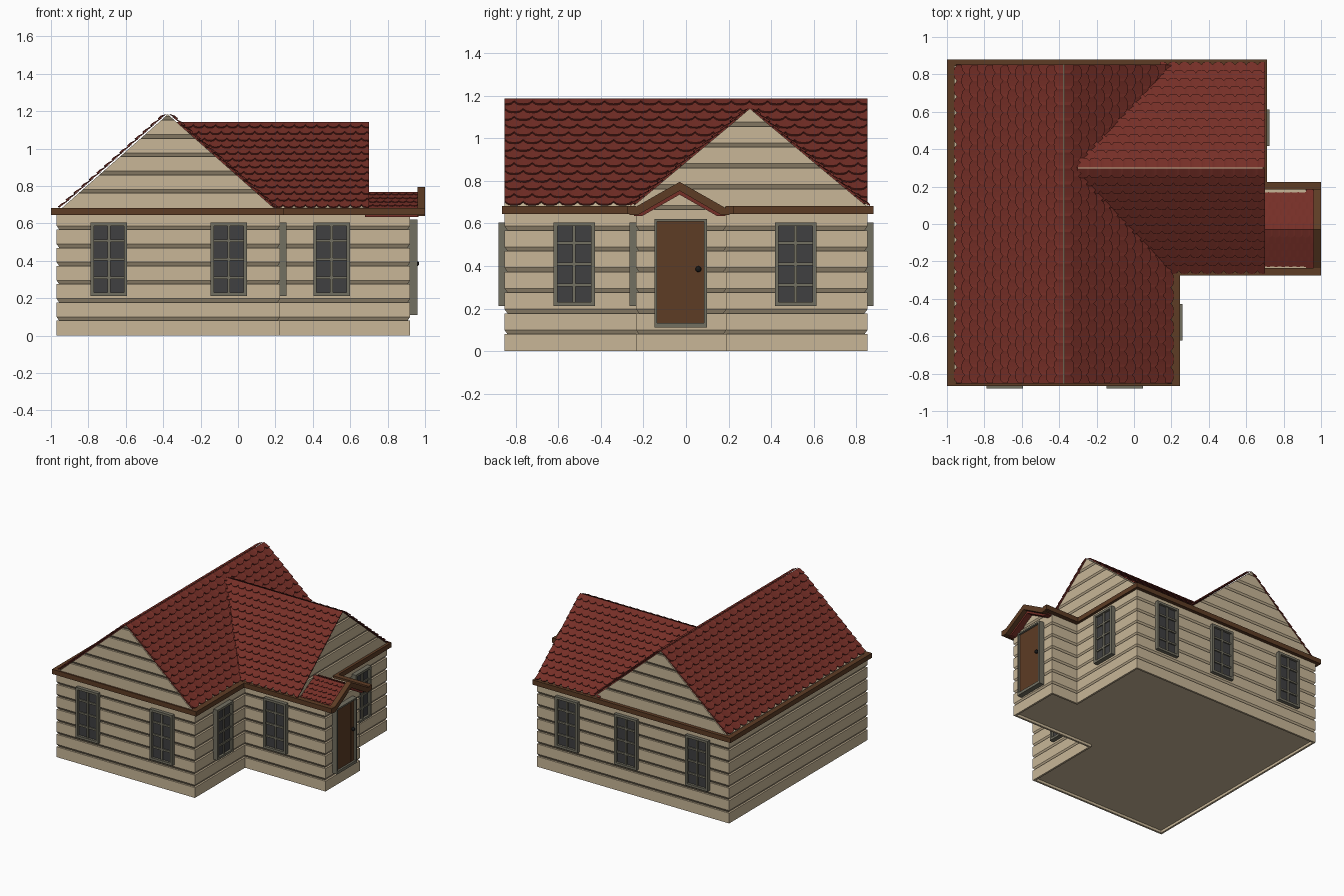
import bpy, bmesh, math
from mathutils import Vector, Matrix

if "Cube" in bpy.data.objects:
    bpy.data.objects.remove(bpy.data.objects["Cube"])


def mat(name, c):
    m = bpy.data.materials.new(name)
    m.diffuse_color = (*c, 1)
    m.use_nodes = True
    m.node_tree.nodes["Principled BSDF"].inputs["Base Color"].default_value = m.diffuse_color
    return m


CREAM = mat("cream_siding", (.58, .47, .31))
RED = mat("roof_red", (.18, .028, .02))
BROWN = mat("trim_brown", (.11, .045, .018))
GREY = mat("frame_grey", (.17, .16, .12))
GLASS = mat("dark_glass", (.05, .05, .052))
BLACK = mat("knob_black", (.01, .01, .01))


def finish(bm, name, m, matrix=None):
    bmesh.ops.recalc_face_normals(bm, faces=bm.faces)
    me = bpy.data.meshes.new(name)
    bm.to_mesh(me)
    bm.free()
    me.materials.append(m)
    ob = bpy.data.objects.new(name, me)
    if matrix:
        ob.matrix_world = matrix
    bpy.context.collection.objects.link(ob)
    return ob


def loft(name, rings, m):
    bm = bmesh.new()
    vs = [[bm.verts.new(p) for p in r] for r in rings]
    n = len(rings[0])
    for a, b in zip(vs, vs[1:]):
        for i in range(n):
            j = (i + 1) % n
            bm.faces.new((a[i], a[j], b[j], b[i]))
    bm.faces.new(vs[0])
    bm.faces.new(vs[-1])
    return finish(bm, name, m)


def boxes(name, spans, m, matrix=None):
    bm = bmesh.new()
    for x0, x1, y0, y1, z0, z1 in spans:
        M = Matrix.Translation(((x0 + x1) / 2, (y0 + y1) / 2, (z0 + z1) / 2)) \
            @ Matrix.Diagonal((x1 - x0, y1 - y0, z1 - z0, 1))
        bmesh.ops.create_cube(bm, size=1, matrix=M)
    return finish(bm, name, m, matrix)


def siding(z0, z1):
    """(height, inset) pairs of the clapboard profile."""
    out = [(z0, 0)]
    for k in range(12):
        z = .08 + .0975 * k
        if z0 < z and z + .02 < z1:
            out += [(z, 0), (z, -.014), (z + .02, 0)]
    return out + [(z1, 0)]


# Clapboard walls, swept from the footprint, with recessed floor
FOOT = [(-.97, -.853), (.225, -.853), (.225, -.235), (.92, -.235),
        (.92, .19), (.69, .19), (.69, .853), (-.97, .853)]


def outline(z, o):
    pts = []
    for i, p in enumerate(FOOT):
        p = Vector(p)
        d1 = (p - Vector(FOOT[i - 1])).normalized()
        d2 = (Vector(FOOT[(i + 1) % len(FOOT)]) - p).normalized()
        q = p + o * Vector((d1.y + d2.y, -d1.x - d2.x))
        pts.append((q.x, q.y, z))
    return pts


loft("walls", [outline(.02, -.015), outline(0, -.015)]
     + [outline(z, o) for z, o in siding(0, .665)], CREAM)


# Gable bodies
def gable(name, c, half, zb, apex, e0, e1, along_y, both):
    rings = []
    for z, o in siding(zb, apex):
        w = max(half * (apex - z) / (apex - zb), .002)
        a, b = e0 - (o if both else 0), e1 + o
        if along_y:
            rings.append([(c - w, a, z), (c + w, a, z), (c + w, b, z), (c - w, b, z)])
        else:
            rings.append([(a, c - w, z), (b, c - w, z), (b, c + w, z), (a, c + w, z)])
    loft(name, rings, CREAM)


ZB = .675
gable("main_gable", -.375, .575, ZB, 1.183, -.853, .853, True, True)
gable("wing_gable", .30, .555, ZB, 1.138, -.36, .69, False, False)
gable("porch_gable", -.03, .2, .65, .75, .68, .92, False, False)


# Scalloped tile rows on one roof slope
def tiles(name, origin, U, S, length, rows, w, start, end, lift, drop):
    U, S, O = Vector(U), Vector(S).normalized(), Vector(origin)
    N = U.cross(S)
    N = N if N.z > 0 else -N
    bm = bmesh.new()
    step, sp = w / 6, length / rows
    for r in range(rows):
        s0 = r * sp
        s1 = min(s0 + sp * 1.15 + drop, length)
        a = start((O + S * s0).z)
        prev = None
        for k in range(math.floor(a / step), math.ceil(end / step) + 1):
            u = min(max(k * step, a), end)
            t = (k / 6 + .5 * (r % 2)) % 1
            s = s0 + drop * (1 - math.sqrt(max(0, 1 - (2 * t - 1) ** 2)))
            base = O + U * u
            cur = [bm.verts.new(base + S * s1 + N * .005),
                   bm.verts.new(base + S * s + N * lift),
                   bm.verts.new(base + S * s + N * (lift - .009))]
            if prev:
                for i in range(3):
                    j = (i + 1) % 3
                    bm.faces.new((prev[i], prev[j], cur[j], cur[i]))
            else:
                bm.faces.new(cur)
            prev = cur
        bm.faces.new(prev)
    finish(bm, name, RED)


def valley(z):
    """x of the main right slope at height z, slightly buried."""
    return -.375 + .575 * (1.183 - z) / (1.183 - ZB) - .06


for sg, side in ((-1, "left"), (1, "right")):
    tiles("main_roof_tiles_" + side, (-.375 + sg * .575, 0, ZB), (0, 1, 0),
          (-sg * .575, 0, .508), math.hypot(.575, .508), 14, .085,
          lambda z: -.853, .853, .02, .022)
for sg, side in ((-1, "front"), (1, "back")):
    tiles("wing_roof_tiles_" + side, (0, .30 + sg * .555, ZB), (1, 0, 0),
          (0, -sg * .555, .463), math.hypot(.555, .463), 13, .06,
          valley, .70, .018, .02)
    tiles("porch_roof_tiles_" + side, (0, -.03 + sg * .215, .645), (1, 0, 0),
          (0, -sg * .215, .12), math.hypot(.215, .12), 6, .04,
          lambda z: .68, .97, .012, .014)


# Porch roof slab and bargeboard: chevrons extruded along x
def chevron(name, half, z0, apex, th, x0, x1, m):
    prof = [(-half, z0), (-half, z0 + th * .5), (0, apex), (half, z0 + th * .5),
            (half, z0), (half - .04, z0), (0, apex - th), (-half + .04, z0)]
    loft(name, [[(x, y - .03, z) for y, z in prof] for x in (x0, x1)], m)


chevron("porch_roof_slab", .215, .635, .765, .03, .68, .965, RED)
chevron("porch_bargeboard", .235, .64, .795, .042, .96, 1.0, BROWN)

# Eave trim
boxes("eave_trim", [(a, b, c, d, .645, .682) for a, b, c, d in (
    (-1, -.96, -.865, .88), (-1, .245, -.865, -.83), (.2, .245, -.865, -.235),
    (.2, 1, -.275, -.235), (.69, 1, .185, .225), (.68, .71, .2, .88),
    (-1, .71, .845, .88))], BROWN)


# Windows: frame with glazing bars, two by four panes
def window(name, x, y, ang):
    M = Matrix.Translation((x, y, 0)) @ Matrix.Rotation(math.radians(ang), 4, 'Z')
    w, z0, z1, f, out = .0975, .212, .605, .018, -.03
    bars = [(-w, -w + f, out, .02, z0, z1), (w - f, w, out, .02, z0, z1),
            (-w, w, out, .02, z0, z0 + f), (-w, w, out, .02, z1 - f, z1),
            (-.007, .007, -.022, .02, z0, z1)]
    for k in (1, 2, 3):
        z = z0 + (z1 - z0) * k / 4
        bars.append((-w + .01, w - .01, -.021, .02, z - .007, z + .007))
    boxes(name + "_frame", bars, GREY, M)
    boxes(name + "_glass", [(-w + .01, w - .01, -.012, .01, z0 + .01, z1 - .01)], GLASS, M)


for i, (x, y, a) in enumerate((
        (-.69, -.85, 0), (-.05, -.85, 0), (.50, -.235, 0),
        (.23, -.525, 90), (.695, .515, 90),
        (-.705, .85, 180), (-.09, .85, 180), (.42, .85, 180))):
    window(f"window_{i + 1}", x, y, a)

# Door: frame, planks and knob
boxes("door_frame", [(.90, .96, -.148, -.136, .11, .62), (.90, .96, .084, .098, .11, .62),
                     (.90, .96, -.148, .098, .11, .132), (.90, .96, -.148, .098, .608, .62)], GREY)
pw = .22 / 5
boxes("door_planks", [(.90, .945, -.136 + i * pw + .001, -.136 + (i + 1) * pw - .001, .13, .61)
                      for i in range(5)] + [(.90, .94, -.137, .085, .13, .61)], BROWN)
bm = bmesh.new()
bmesh.ops.create_uvsphere(bm, u_segments=12, v_segments=8, radius=.014,
                          matrix=Matrix.Translation((.955, .058, .385)))
finish(bm, "door_knob", BLACK)
